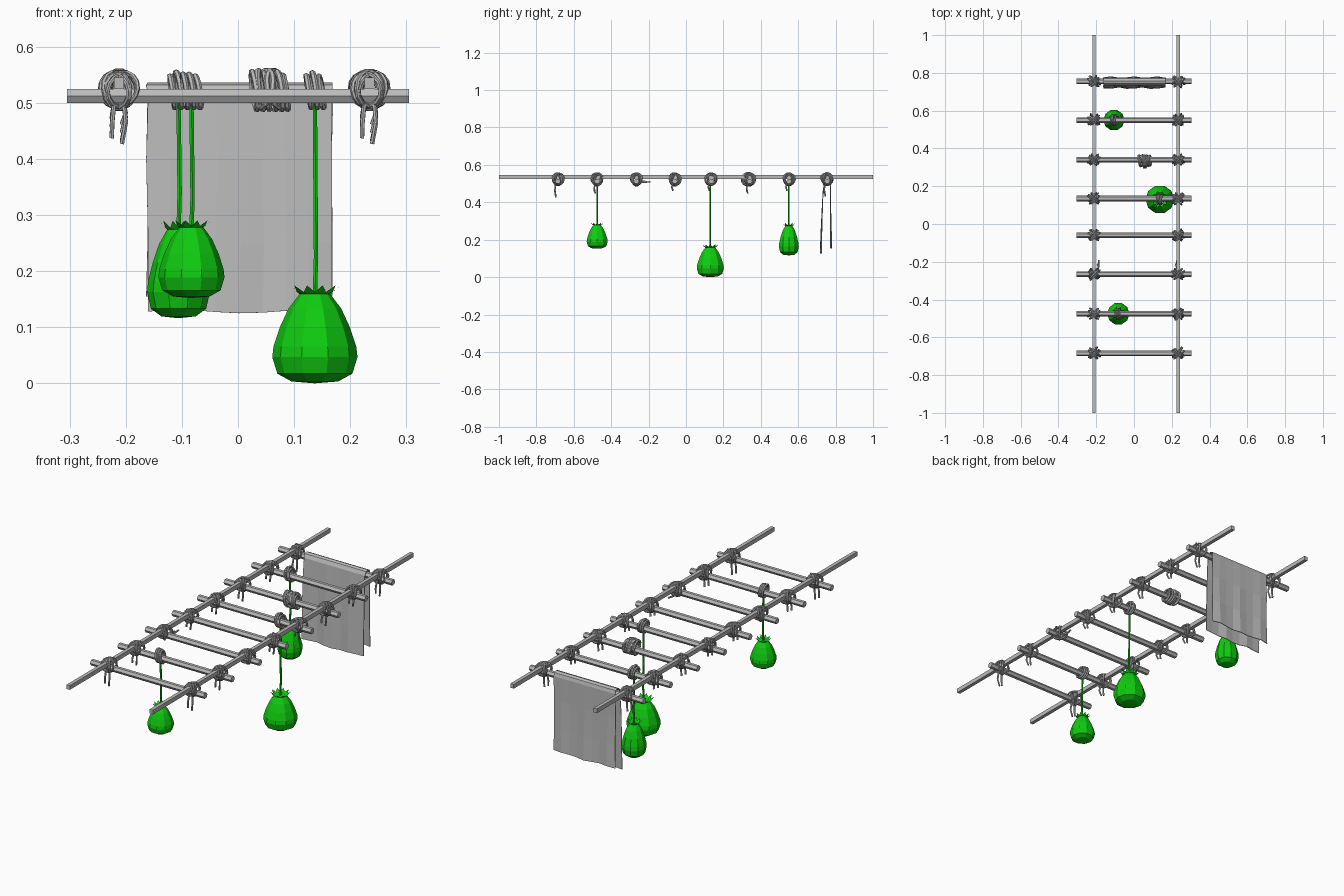
import bpy, bmesh, math, random
from mathutils import Vector

random.seed(4)
cube = bpy.data.objects.get("Cube")
if cube:
    bpy.data.objects.remove(cube, do_unlink=True)


def material(name, color):
    m = bpy.data.materials.new(name)
    m.use_nodes = True
    m.diffuse_color = color
    m.node_tree.nodes["Principled BSDF"].inputs["Base Color"].default_value = color
    return m


GREY = material("grey", (0.5, 0.5, 0.5, 1))
GREEN = material("green", (0.005, 0.6, 0.005, 1))


def add(name, data, mat):
    ob = bpy.data.objects.new(name, data)
    bpy.context.collection.objects.link(ob)
    data.materials.append(mat)
    return ob


def mesh_part(name, bm, mat):
    bmesh.ops.recalc_face_normals(bm, faces=bm.faces[:])
    me = bpy.data.meshes.new(name)
    bm.to_mesh(me)
    bm.free()
    return add(name, me, mat)


def rope(name, strands, mat, radius):
    """Strands are (points, closed) pairs swept with a small round section."""
    cu = bpy.data.curves.new(name, "CURVE")
    cu.dimensions = "3D"
    cu.bevel_depth = radius
    cu.bevel_resolution = 1
    cu.use_fill_caps = True
    for pts, closed in strands:
        sp = cu.splines.new("POLY")
        sp.points.add(len(pts) - 1)
        for p, co in zip(sp.points, pts):
            p.co = (*co, 1)
        sp.use_cyclic_u = closed
        sp.use_smooth = False
    return add(name, cu, mat)


def ring(center, angle, width, height, tilt=0.0, n=14):
    """Upright oval loop whose wide axis points along angle in plan."""
    c = Vector(center)
    u = Vector((math.cos(angle), math.sin(angle), 0))
    v = Vector((-u.y, u.x, 0))
    pts = []
    for i in range(n):
        a = math.tau * i / n
        pts.append(c + u * width * math.cos(a) + v * tilt * math.sin(a)
                   + Vector((0, 0, height * math.sin(a))))
    return pts, True


def prism(name, sides, half_w, half_h, length, axis, loc, start=0.0):
    bm = bmesh.new()
    ends = []
    for e in (-length / 2, length / 2):
        loop = []
        for i in range(sides):
            a = start + math.tau * i / sides
            w, h = half_w * math.cos(a), half_h * math.sin(a)
            co = (e, w, h) if axis == "x" else (w, e, h)
            loop.append(bm.verts.new(Vector(co) + Vector(loc)))
        bm.faces.new(loop)
        ends.append(loop)
    for i in range(sides):
        j = (i + 1) % sides
        bm.faces.new((ends[0][i], ends[0][j], ends[1][j], ends[1][i]))
    return mesh_part(name, bm, GREY)


# Rails and rungs
RAILS = {"right": -0.212, "left": 0.234}
ROWS = [-0.685, -0.475, -0.265, -0.06, 0.135, 0.34, 0.55, 0.755]
TAILS = [0.065, 0.045, 0, 0.03, 0.03, 0.045, 0.03, 0.06]
RUNG_Z, RAIL_Z = 0.512, 0.535
for side, x in RAILS.items():
    prism(side + "_rail", 4, 0.0125, 0.0145, 2, "y", (x, 0, RAIL_Z), math.pi / 4)
for i, y in enumerate(ROWS):
    prism(f"rung_{i + 1}", 6, 0.0148, 0.0145, 0.61, "x", (0, y, RUNG_Z))

# Crossed rope lashings with loose ends
for side, x in RAILS.items():
    for i, (y, tail) in enumerate(zip(ROWS, TAILS)):
        strands = []
        for diag in (math.pi / 4, -math.pi / 4):
            for k in (-1, 0, 1):
                c = (x - math.sin(diag) * k * 0.008, y + math.cos(diag) * k * 0.008,
                     0.523 + random.uniform(-0.003, 0.003))
                strands.append(ring(c, diag + random.uniform(-0.15, 0.15),
                                    0.032 + random.uniform(-0.002, 0.005),
                                    0.032 - abs(k) * 0.003, k * 0.004))
        for k in (-1, 1):
            p = Vector((x + k * 0.009, y - 0.012, 0.497))
            if tail:
                pts = [p, p + Vector((0.003 * k, -0.004, -tail * 0.5)),
                       p + Vector((-0.004, 0.002 * k, -tail - 0.005 * k))]
            else:
                q = Vector((x + 0.016 * (1 if x < 0 else -1), y, 0.51))
                pts = [q, q + Vector((0.008, 0.035, -0.004 * k)),
                       q + Vector((0.006 + 0.004 * k, 0.065 + 0.01 * k, 0))]
            strands.append((pts, False))
        rope(f"{side}_lashing_{i + 1}", strands, GREY, 0.0042)


def rung_coil(name, x, y, turns, pitch, size):
    strands = []
    for k in range(turns):
        off = (k - (turns - 1) / 2) * pitch
        grow = random.uniform(0, 0.005)
        strands.append(ring((x + off, y, RUNG_Z + 0.006 + grow),
                            math.pi / 2 + random.uniform(-0.2, 0.2),
                            size * 0.85 + grow, size + grow, pitch * 0.4))
    return strands


# Bundle of rope wound on one rung
bundle = rung_coil("bundle", 0.057, 0.335, 6, 0.011, 0.03)
bundle += [ring((0.057 + k * 0.012, 0.33, 0.525), 1.1 * k, 0.036, 0.033, 0.008) for k in (-1, 1)]
rope("rope_bundle", bundle, GREY, 0.0055)

# Hanging pouches: profile as (radius, height) shares
PROFILE = [(0.55, 0.02), (0.88, 0.1), (1.0, 0.27), (0.97, 0.38), (0.82, 0.58),
           (0.62, 0.77), (0.36, 0.92)]


def pouch(name, x, y, z, radius, height, sides=10):
    bm = bmesh.new()
    rings = []

    def level(r, h, wave=0.0, flare=0.0):
        loop = []
        for i in range(sides * 2 if wave else sides):
            n = sides * 2 if wave else sides
            a = math.tau * i / n
            s = 1 if i % 2 == 0 else -1
            rr = radius * (r + flare * s * (1 if wave else 0))
            loop.append(bm.verts.new((x + rr * math.cos(a), y + rr * math.sin(a),
                                      z + height * (h + wave * s))))
        return loop

    for r, h in PROFILE:
        rings.append(level(r, h))
    base = bm.verts.new((x, y, z))
    for i in range(sides):
        bm.faces.new((base, rings[0][(i + 1) % sides], rings[0][i]))
    for lo, hi in zip(rings, rings[1:]):
        for i in range(sides):
            j = (i + 1) % sides
            bm.faces.new((lo[i], lo[j], hi[j], hi[i]))
    # Jagged flared collar and the gathered top
    neck, crown = rings[-1], level(0.52, 0.975, 0.035, 0.08)
    for i in range(sides):
        j = (i + 1) % sides
        a, b, c = crown[2 * i], crown[2 * i + 1], crown[(2 * i + 2) % (2 * sides)]
        bm.faces.new((neck[i], b, a))
        bm.faces.new((neck[i], neck[j], b))
        bm.faces.new((neck[j], c, b))
    bm.faces.new(neck)
    mesh_part(name + "_pouch", bm, GREEN)
    rope(name + "_cord", [([(x, y, z + height * 0.9), (x + 0.002, y, z + height * 1.3),
                            (x, y, 0.505)], False)], GREEN, 0.0045)
    rope(name + "_hanger_coil", rung_coil(name, x, y, 3, 0.011, 0.027), GREY, 0.0052)


pouch("front", -0.083, -0.475, 0.152, 0.059, 0.137)
pouch("middle", 0.137, 0.13, 0.0, 0.076, 0.173)
pouch("rear", -0.106, 0.55, 0.116, 0.056, 0.172)

# Cloth draped over the rear rung
DRAPE = [(0.72, 0.128), (0.724, 0.25), (0.73, 0.4), (0.736, 0.515), (0.744, 0.531),
         (0.757, 0.535), (0.769, 0.53), (0.773, 0.515), (0.772, 0.4), (0.774, 0.27),
         (0.776, 0.155)]
COLS = 9
bm = bmesh.new()
rows = []
for y, z in DRAPE:
    hang = max(0.0, 0.515 - z)
    row = []
    for c in range(COLS):
        t = c / (COLS - 1)
        row.append(bm.verts.new((-0.162 + 0.33 * t + random.uniform(-0.002, 0.002),
                                 y + 0.012 * hang * math.sin(t * 17 + y * 40),
                                 z + (0.008 * hang * math.sin(t * 9)))))
    rows.append(row)
for a, b in zip(rows, rows[1:]):
    for c in range(COLS - 1):
        bm.faces.new((a[c], a[c + 1], b[c + 1], b[c]))
cloth = mesh_part("draped_cloth", bm, GREY)
solid = cloth.modifiers.new("thickness", "SOLIDIFY")
solid.thickness = 0.003
solid.offset = 0
